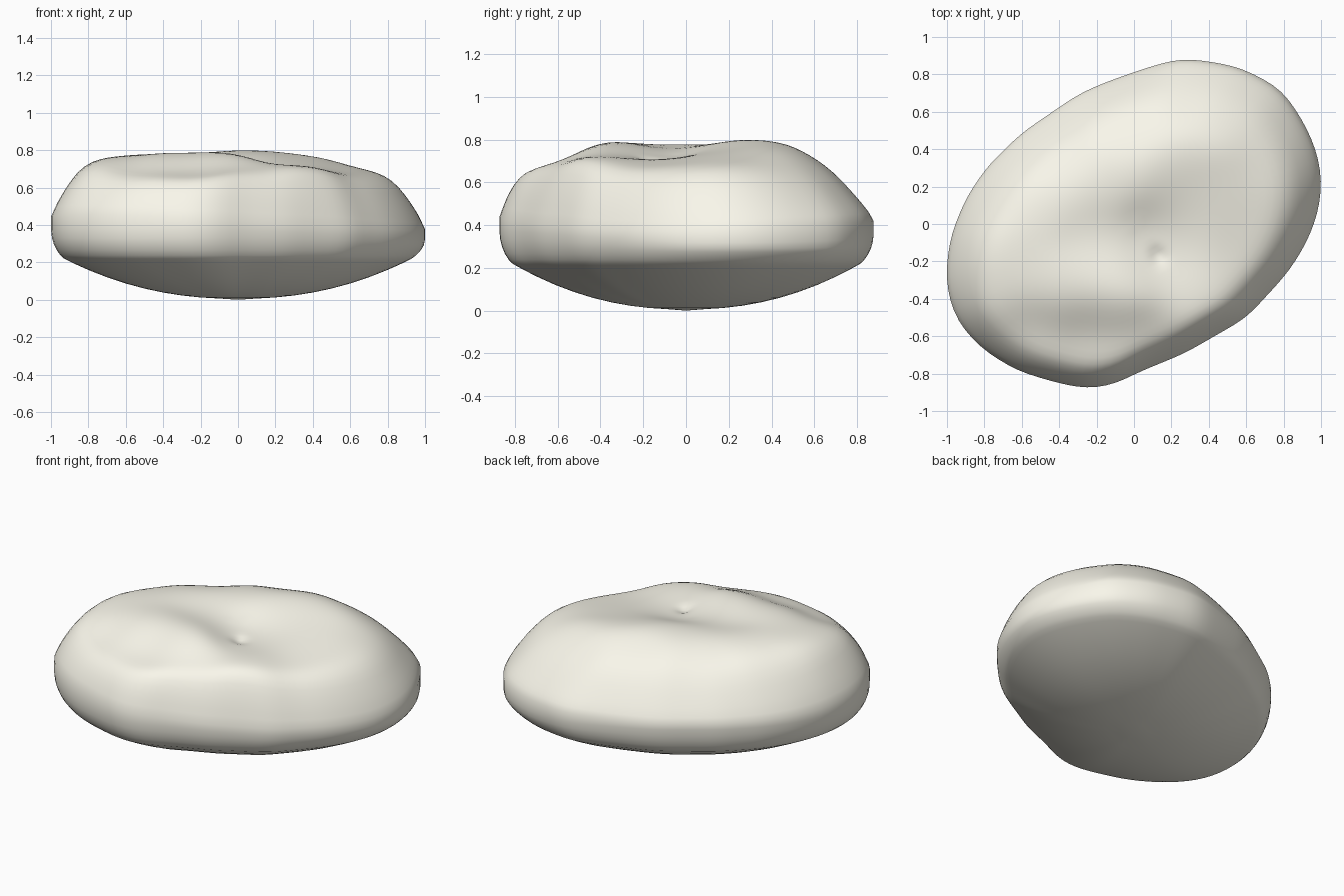
import bpy, bmesh, math

if "Cube" in bpy.data.objects:
    bpy.data.objects.remove(bpy.data.objects["Cube"])

# Plan outline of the boulder at its widest level, counter-clockwise from the left
OUTLINE = [(-.975, -.05), (-1.005, -.25), (-.995, -.37), (-.945, -.52), (-.81, -.67), (-.62, -.785),
           (-.4, -.85), (-.25, -.88), (-.1, -.855), (.0, -.8), (.27, -.69), (.6, -.5), (.82, -.26),
           (.91, -.12), (.975, .03), (1.005, .2), (.985, .36), (.92, .52), (.79, .72), (.56, .84),
           (.28, .885), (.19, .87), (0, .81), (-.18, .745), (-.3, .69), (-.6, .485), (-.78, .31),
           (-.89, .15)]
# Crest, valley and shelf heights (x, y, z) blended into the top surface
HEIGHTS = [(.12, .34, .83), (-.2, .22, .80), (.4, .43, .80), (0, .6, .73), (.6, .62, .68),
           (.75, .3, .70), (.5, .2, .74), (.25, .17, .755), (-.5, .1, .79), (-.75, -.1, .78),
           (-.65, -.3, .77), (-.35, -.35, .80), (-.08, -.37, .82), (.13, -.15, .69),
           (-.2, -.08, .75), (.35, -.03, .71), (.65, 0, .69), (.35, -.38, .73), (.6, -.25, .67),
           (-.25, -.63, .65), (-.6, -.62, .66), (.05, -.65, .68), (-.85, -.4, .73),
           (.35, .75, .69), (-.45, .42, .72), (-.75, .2, .74)]
N = 112
ANGLES = [-math.pi + math.tau * i / N for i in range(N)]


def radii():
    """Distance from the centre to the outline at each angle, rounded off."""
    out = []
    for a in ANGLES:
        c, s = math.cos(a), math.sin(a)
        for (x0, y0), (x1, y1) in zip(OUTLINE, OUTLINE[1:] + OUTLINE[:1]):
            if c * y0 - s * x0 <= 1e-9 and c * y1 - s * x1 > 0:
                ex, ey = x1 - x0, y1 - y0
                out.append((x0 * ey - y0 * ex) / (c * ey - s * ex))
                break
    for _ in range(3):
        out = [(out[i - 1] + 2 * out[i] + out[(i + 1) % N]) / 4 for i in range(N)]
    return out


def top_height(x, y):
    total = weight = 0
    for px, py, pz in HEIGHTS:
        w = math.exp(-((x - px) ** 2 + (y - py) ** 2) / .042) + 1e-4
        total += w * pz
        weight += w
    # small pit in the valley
    pit = .02 * math.exp(-((x - .13) ** 2 + (y + .17) ** 2) / .002)
    return total / weight - pit


def surface(a, r, s, upper):
    x, y = r * s * math.cos(a), r * s * math.sin(a)
    ends = math.cos(a - .75) ** 4          # blunt ends of the long diagonal
    rim = .37 - .03 * x * s + .03 * abs(y) * s
    if upper:
        # chamfered shoulder, steepest at the front left
        rim += .02 + .03 * ends
        w = .2 + .07 * math.cos(a - 1.75) - .04 * max(0, math.cos(a + 2.3)) ** 4
        u = ((1 - s) / w) ** .88
        f = u / (1 + u ** 4) ** .25
        return x, y, rim + (top_height(x, y) - rim) * f
    rim -= .02 + .03 * ends
    z = .005 + .225 * (s / .95) ** 2.2
    if s > .93:
        t = (s - .93) / .07
        z += (rim - z) * (1 - (1 - t * t) ** .55)
    return x, y, z


# Boulder: rings from the bottom centre, over the rim, to the top centre
R = radii()
lower = [.1, .2, .3, .4, .5, .6, .7, .8, .87, .9, .93, .95, .97, .985, .995, 1]
upper = [1, .98, .965, .945, .92, .89, .86] + [.82 - .04 * i for i in range(20)]
bm = bmesh.new()
rings = []
for levels, is_top in ((lower, False), (upper, True)):
    for s in levels:
        rings.append([bm.verts.new(surface(a, r, s, is_top)) for a, r in zip(ANGLES, R)])
for r0, r1 in zip(rings, rings[1:]):
    for i in range(N):
        j = (i + 1) % N
        bm.faces.new((r0[i], r0[j], r1[j], r1[i]))
base = bm.verts.new((0, 0, 0))
peak = bm.verts.new((0, 0, top_height(0, 0)))
for i in range(N):
    j = (i + 1) % N
    bm.faces.new((base, rings[0][j], rings[0][i]))
    bm.faces.new((peak, rings[-1][i], rings[-1][j]))
# soften the rim where the bowl meets the shoulder
rim_verts = [v for ring in rings[9:22] for v in ring]
for _ in range(2):
    bmesh.ops.smooth_vert(bm, verts=rim_verts, factor=.3,
                          use_axis_x=False, use_axis_y=False, use_axis_z=True)
bmesh.ops.recalc_face_normals(bm, faces=bm.faces)
for f in bm.faces:
    f.smooth = True
mesh = bpy.data.meshes.new("boulder")
bm.to_mesh(mesh)
bm.free()
boulder = bpy.data.objects.new("boulder", mesh)
bpy.context.collection.objects.link(boulder)

# Pale warm stone colour
stone = bpy.data.materials.new("pale_stone")
stone.diffuse_color = (.95, .93, .83, 1)
stone.use_nodes = True
stone.node_tree.nodes["Principled BSDF"].inputs["Base Color"].default_value = stone.diffuse_color
mesh.materials.append(stone)
